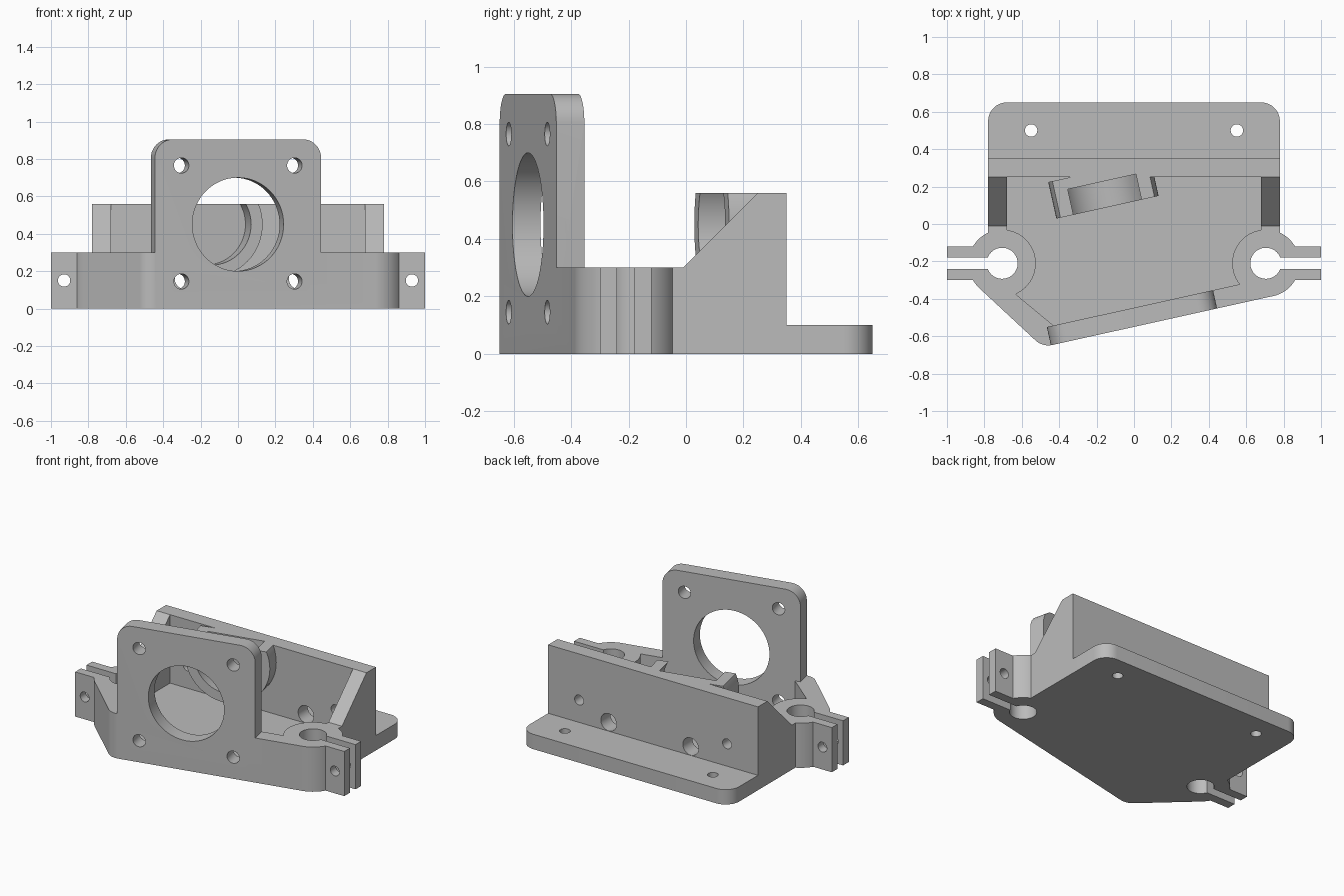
import bpy, bmesh, math
from mathutils import Matrix, Vector

if "Cube" in bpy.data.objects:
    bpy.data.objects.remove(bpy.data.objects["Cube"], do_unlink=True)

TILT = math.radians(12.5)
UPRIGHT = Matrix.Rotation(math.pi / 2, 4, 'X')               # profile in x/z, depth along -y
SIDEWAYS = Matrix.Rotation(math.pi / 2, 4, 'Z') @ UPRIGHT    # profile in y/z, depth along x
MOTOR = Matrix.Translation((0, -0.55, 0)) @ Matrix.Rotation(TILT, 4, 'Z')

grey = bpy.data.materials.new("plain_grey")
grey.use_nodes = True
grey.diffuse_color = (0.5, 0.5, 0.5, 1)
grey.node_tree.nodes["Principled BSDF"].inputs["Base Color"].default_value = (0.5, 0.5, 0.5, 1)


def rounded(points, steps=10):
    """Round the corners of a polygon; each point is (x, y) or (x, y, radius)."""
    out = []
    for i, p in enumerate(points):
        here = Vector(p[:2])
        if len(p) == 2:
            out.append(here)
            continue
        a = (Vector(points[i - 1][:2]) - here).normalized()
        b = (Vector(points[(i + 1) % len(points)][:2]) - here).normalized()
        half = a.angle(b) / 2
        centre = here + (a + b).normalized() * p[2] / math.sin(half)
        start = here + a * p[2] / math.tan(half) - centre
        end = here + b * p[2] / math.tan(half) - centre
        turn = start.angle_signed(end)
        for k in range(steps + 1):
            out.append(centre + Matrix.Rotation(-turn * k / steps, 2) @ start)
    return out


def finish(name, bm, matrix):
    bm.transform(matrix)
    bmesh.ops.recalc_face_normals(bm, faces=bm.faces)
    mesh = bpy.data.meshes.new(name)
    bm.to_mesh(mesh)
    bm.free()
    mesh.materials.append(grey)
    obj = bpy.data.objects.new(name, mesh)
    bpy.context.collection.objects.link(obj)
    return obj


def prism(name, points, low, high, matrix=Matrix()):
    bm = bmesh.new()
    face = bm.faces.new([bm.verts.new((p[0], p[1], low)) for p in rounded(points)])
    new = bmesh.ops.extrude_face_region(bm, geom=[face])["geom"]
    bmesh.ops.translate(bm, vec=(0, 0, high - low),
                        verts=[v for v in new if isinstance(v, bmesh.types.BMVert)])
    return finish(name, bm, matrix)


def box(name, x0, x1, y0, y1, z0, z1):
    return prism(name, [(x0, y0), (x1, y0), (x1, y1), (x0, y1)], z0, z1)


def rod(name, centre, radius, low, high, matrix=Matrix()):
    """Cylinder about a 2D centre, from low to high along the depth of the matrix."""
    bm = bmesh.new()
    place = Matrix.Translation((centre[0], centre[1], (low + high) / 2))
    bmesh.ops.create_cone(bm, cap_ends=True, segments=64, radius1=radius, radius2=radius,
                          depth=high - low, matrix=place)
    return finish(name, bm, matrix)


def combine(obj, parts, operation):
    """Merge or cut with helper parts, then discard them."""
    for part in parts:
        part.hide_render = True
        mod = obj.modifiers.new(part.name, 'BOOLEAN')
        mod.operation = operation
        mod.solver = 'EXACT'
        mod.object = part
    bpy.context.view_layer.update()
    graph = bpy.context.evaluated_depsgraph_get()
    mesh = bpy.data.meshes.new_from_object(obj.evaluated_get(graph))
    obj.modifiers.clear()
    obj.data = mesh
    for part in parts:
        bpy.data.objects.remove(part, do_unlink=True)


def front(x, depth=0.0):
    """Point on the slanted front wall, at a depth behind its outer face."""
    return (x, -0.55 + depth / math.cos(TILT) + x * math.tan(TILT))


# Hollow tray with the slanted front
mount = prism("motor_mount", [
    (0.78, 0.35), (-0.78, 0.35), (-0.78, -0.21), (-0.828, -0.342),
    (*front(-0.488), 0.1), front(0.744), (0.78, -0.21)], 0, 0.3)
cavity = prism("cavity", [
    (0.68, 0.25), (-0.68, 0.25), (-0.68, -0.336), front(-0.43, 0.1), front(0.68, 0.1)], 0.1, 0.5)
combine(mount, [cavity], 'DIFFERENCE')

# Back flange, tall back wall, gussets and clamps
parts = [
    prism("flange", [(-0.78, 0.3), (0.78, 0.3), (0.78, 0.65, 0.1), (-0.78, 0.65, 0.1)], 0, 0.1),
    box("back_wall", -0.78, 0.78, 0.25, 0.35, 0.05, 0.56),
]
for side in (-1, 1):
    x0, x1 = sorted((side * 0.68, side * 0.78))
    parts.append(prism("gusset", [(-0.01, 0.3), (-0.01, 0.2), (0.3, 0.2), (0.3, 0.56), (0.25, 0.56)],
                       x0, x1, SIDEWAYS))
    parts.append(rod("clamp_boss", (side * 0.705, -0.21), 0.18, 0, 0.3))
    x0, x1 = sorted((side * 0.72, side))
    parts.append(box("clamp_ears", x0, x1, -0.3, -0.12, 0, 0.3))

# Motor plate
parts.append(prism("motor_plate", [
    (-0.455, 0.15), (0.455, 0.15), (0.455, 0.905, 0.1), (-0.455, 0.905, 0.1)],
    -0.1, 0, MOTOR @ UPRIGHT))

# Bearing cradle, trimmed level with the back wall
cradle = rod("bearing_cradle", (0, 0.45), 0.28, -0.855, -0.655, MOTOR @ UPRIGHT)
combine(cradle, [box("trim", -1, 1, -1, 1, 0.56, 1)], 'DIFFERENCE')
parts.append(cradle)
combine(mount, parts, 'UNION')

# Bores, slits and screw holes
cuts = [
    rod("motor_bore", (0, 0.45), 0.25, -0.2, 0.1, MOTOR @ UPRIGHT),
    rod("bearing_bore", (0, 0.45), 0.217, -0.795, -0.6, MOTOR @ UPRIGHT),
]
for side in (-1, 1):
    for z in (0.145, 0.765):
        cuts.append(rod("motor_screw", (side * 0.31, z), 0.041, -0.2, 0.1, MOTOR @ UPRIGHT))
    cuts.append(rod("rod_hole", (side * 0.705, -0.21), 0.083, -0.1, 0.5))
    x0, x1 = sorted((side * 0.705, side * 1.1))
    cuts.append(box("clamp_slit", x0, x1, -0.24, -0.18, -0.1, 0.5))
    cuts.append(rod("ear_screw", (side * 0.93, 0.15), 0.033, 0, 0.4, UPRIGHT))
    cuts.append(rod("flange_screw", (side * 0.55, 0.5), 0.033, -0.1, 0.2))
    cuts.append(rod("wall_screw", (side * 0.55, 0.25), 0.033, -0.45, -0.2, UPRIGHT))
    cuts.append(rod("access_hole", (0.025 + side * 0.305, 0.16), 0.058, -0.45, -0.2, UPRIGHT))
combine(mount, cuts, 'DIFFERENCE')

# Smooth the round surfaces, keep edges sharp
bpy.ops.object.select_all(action='DESELECT')
mount.select_set(True)
bpy.context.view_layer.objects.active = mount
bpy.ops.object.shade_smooth_by_angle(angle=math.radians(25))
